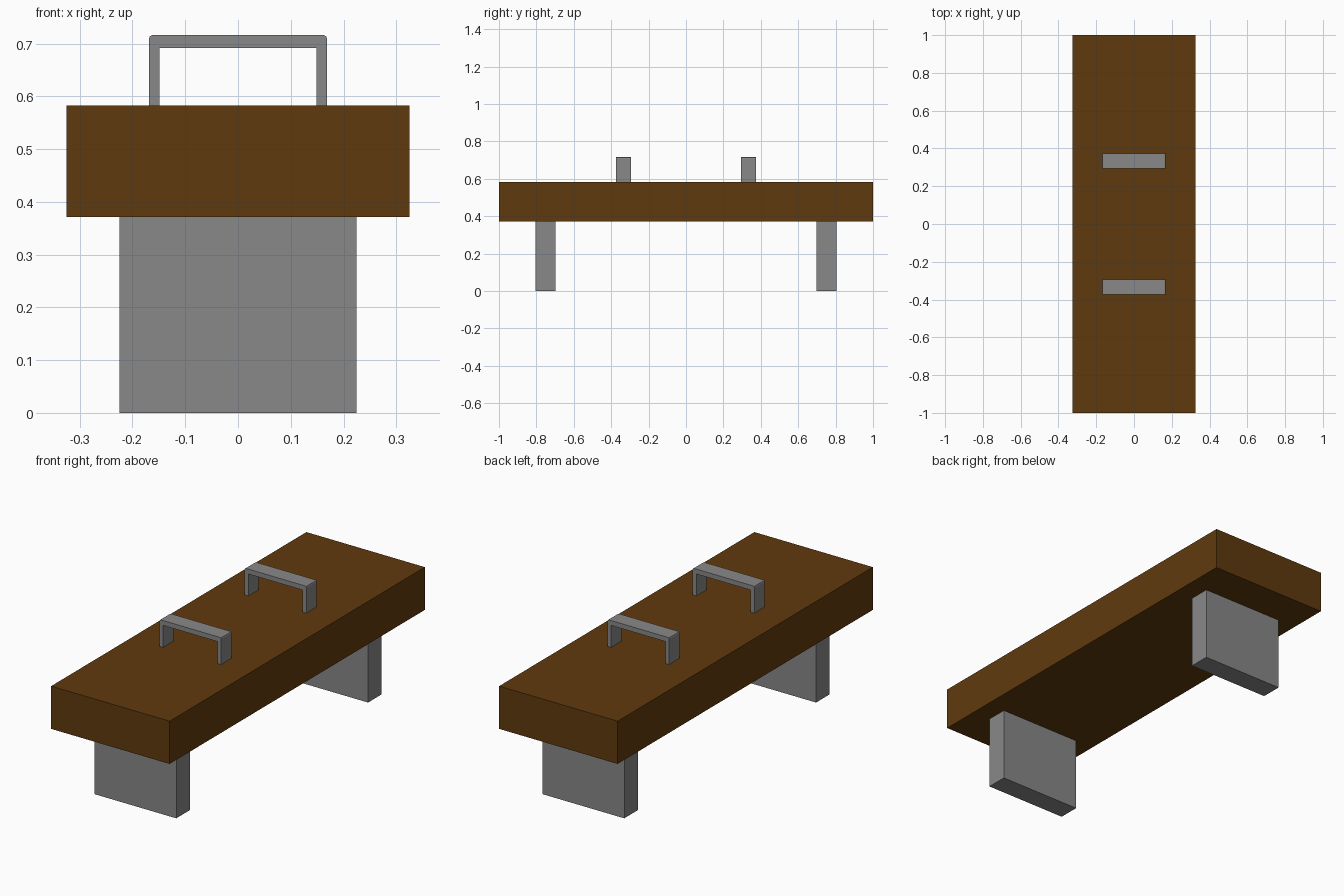
import bpy, bmesh
from mathutils import Matrix

if "Cube" in bpy.data.objects:
    bpy.data.objects.remove(bpy.data.objects["Cube"])


def material(name, rgb):
    m = bpy.data.materials.new(name)
    m.diffuse_color = (*rgb, 1.0)
    m.use_nodes = True
    m.node_tree.nodes["Principled BSDF"].inputs["Base Color"].default_value = m.diffuse_color
    return m


wood = material("brown_wood", (0.117, 0.042, 0.0044))
metal = material("grey_metal", (0.246, 0.246, 0.246))


def add_object(name, bm, mat):
    bmesh.ops.recalc_face_normals(bm, faces=bm.faces)
    mesh = bpy.data.meshes.new(name)
    bm.to_mesh(mesh)
    bm.free()
    mesh.materials.append(mat)
    obj = bpy.data.objects.new(name, mesh)
    bpy.context.collection.objects.link(obj)
    return obj


def box(name, lo, hi, mat):
    bm = bmesh.new()
    size = [b - a for a, b in zip(lo, hi)]
    mid = [(a + b) / 2 for a, b in zip(lo, hi)]
    bmesh.ops.create_cube(bm, size=1, matrix=Matrix.Translation(mid) @ Matrix.Diagonal((*size, 1)))
    return add_object(name, bm, mat)


def handle(name, y0, y1):
    # U-shaped bracket: half profile in x/z, mirrored, with clipped outer corners
    base, under, top, inner, outer, c = 0.583, 0.692, 0.716, 0.149, 0.169, 0.007
    half = [(inner, under), (inner, base), (outer, base), (outer, top - c),
            (outer - c * 0.3, top - c * 0.3), (outer - c, top)]
    profile = half + [(-x, z) for x, z in reversed(half)]
    bm = bmesh.new()
    face = bm.faces.new([bm.verts.new((x, y0, z)) for x, z in profile])
    ext = bmesh.ops.extrude_face_region(bm, geom=[face], use_keep_orig=True)
    moved = [v for v in ext["geom"] if isinstance(v, bmesh.types.BMVert)]
    bmesh.ops.translate(bm, verts=moved, vec=(0, y1 - y0, 0))
    return add_object(name, bm, metal)


# Thick wooden seat
box("seat", (-0.325, -1, 0.371), (0.325, 1, 0.583), wood)

# Slab legs and top handles, front and back
for label, s in (("front", -1), ("back", 1)):
    y0, y1 = sorted((s * 0.698, s * 0.805))
    box(label + "_leg", (-0.225, y0, 0), (0.225, y1, 0.371), metal)
    y0, y1 = sorted((s * 0.294, s * 0.374))
    handle(label + "_handle", y0, y1)
